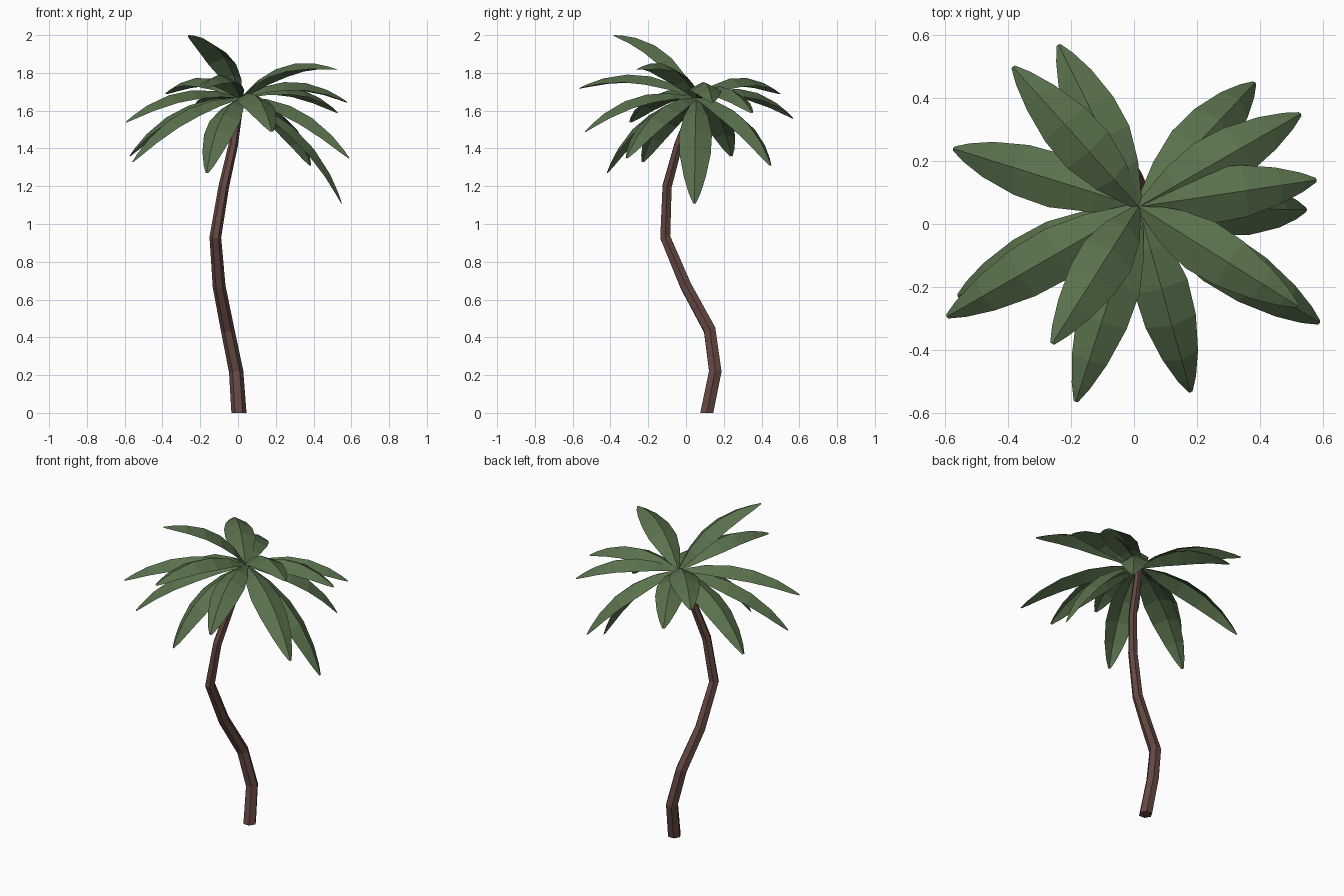
import bpy, math
from mathutils import Vector

if "Cube" in bpy.data.objects:
    bpy.data.objects.remove(bpy.data.objects["Cube"])


def material(name, col):
    m = bpy.data.materials.new(name)
    m.diffuse_color = (*col, 1)
    m.use_nodes = True
    m.node_tree.nodes["Principled BSDF"].inputs["Base Color"].default_value = m.diffuse_color
    return m


def add_mesh(name, verts, faces, mat):
    me = bpy.data.meshes.new(name)
    me.from_pydata([tuple(v) for v in verts], [], faces)
    me.materials.append(mat)
    ob = bpy.data.objects.new(name, me)
    bpy.context.collection.objects.link(ob)
    return ob


bark = material("bark", (0.13, 0.065, 0.057))
green = material("leaf_green", (0.10, 0.165, 0.073))

# Trunk: six-sided tube along a bent path (x, y, z, radius)
path = [(0.005, 0.11, 0, .040), (-0.01, 0.155, .22, .038), (-0.055, 0.125, .44, .036),
        (-0.10, 0.0, .67, .034), (-0.12, -0.11, .93, .031), (-0.075, -0.10, 1.2, .028),
        (-0.025, -0.04, 1.42, .025), (0.01, 0.055, 1.66, .022)]
SIDES = 6
verts, faces = [], []
for i, (x, y, z, r) in enumerate(path):
    a, b = path[max(i - 1, 0)], path[min(i + 1, len(path) - 1)]
    t = (Vector(b[:3]) - Vector(a[:3])).normalized() if i else Vector((0, 0, 1))
    u = Vector((0, 1, 0)).cross(t).normalized()
    v = t.cross(u)
    for k in range(SIDES):
        ang = math.tau * k / SIDES
        verts.append(Vector((x, y, z)) + r * (math.cos(ang) * u + math.sin(ang) * v))
for i in range(len(path) - 1):
    for k in range(SIDES):
        j = (k + 1) % SIDES
        faces.append((i * SIDES + k, i * SIDES + j, (i + 1) * SIDES + j, (i + 1) * SIDES + k))
faces.append(tuple(reversed(range(SIDES))))
faces.append(tuple(range((len(path) - 1) * SIDES, len(path) * SIDES)))
add_mesh("trunk", verts, faces, bark)

# Leaves: arched blades folded along the midrib, from the crown to each tip
CROWN = Vector((0.015, 0.055, 1.67))
SECTIONS = [(0, .015), (.2, .07), (.4, .097), (.6, .092), (.8, .065), (.93, .034), (1, .008)]
SAG = 0.095
tips = [(-.24, .57, 1.56), (-.385, .50, 1.69), (-.575, .24, 1.36), (-.595, -.295, 1.54),
        (-.56, -.23, 1.33), (-.26, -.38, 2.0), (-.185, -.565, 1.72), (.18, -.535, 1.49),
        (.59, -.315, 1.35), (.55, .045, 1.11), (.58, .14, 1.645), (.53, .35, 1.59),
        (.385, .45, 1.31), (-.165, -.42, 1.27), (.52, -.26, 1.82)]


def leaf(name, tip):
    tip = Vector(tip)
    chord = tip - CROWN
    side = Vector((chord.y, -chord.x, 0)).normalized()
    up = side.cross(chord).normalized()
    ctrl = (CROWN + tip) / 2 + up * SAG * 2
    vs, fs = [], []
    for t, w in SECTIONS:
        p = CROWN * (1 - t) ** 2 + ctrl * 2 * t * (1 - t) + tip * t * t
        tan = (ctrl - CROWN) * (1 - t) + (tip - ctrl) * t
        n = side.cross(tan).normalized()
        vs += [p + side * w * .9 - n * w * .45, p, p - side * w * .9 - n * w * .45]
    for i in range(len(SECTIONS) - 1):
        a = i * 3
        fs += [(a, a + 1, a + 4, a + 3), (a + 1, a + 2, a + 5, a + 4)]
    add_mesh(name, vs, fs, green)


for i, tip in enumerate(tips):
    leaf(f"leaf_{i + 1}", tip)
